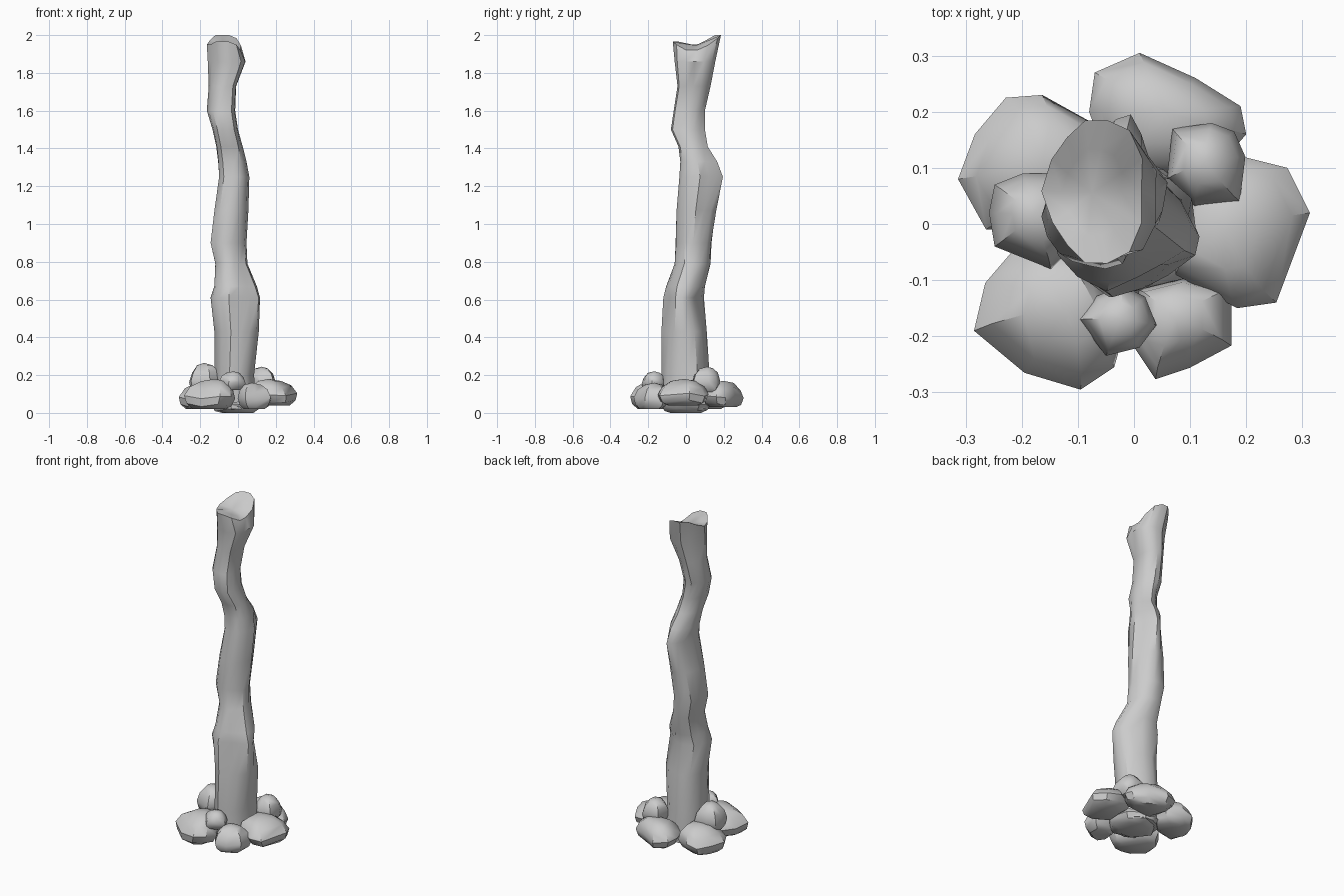
import bpy, bmesh, math
from mathutils import Vector

cube = bpy.data.objects.get("Cube")
if cube:
    bpy.data.objects.remove(cube, do_unlink=True)

stone = bpy.data.materials.new("stone grey")
stone.use_nodes = True
grey = (0.6, 0.6, 0.6, 1)
stone.diffuse_color = grey
stone.node_tree.nodes["Principled BSDF"].inputs["Base Color"].default_value = grey


def loft(name, rings, bottom, top, angle):
    """Skin closed rings of points and close both ends with a fan."""
    bm = bmesh.new()
    rows = [[bm.verts.new(p) for p in ring] for ring in rings]
    n = len(rows[0])
    for low, high in zip(rows, rows[1:]):
        for i in range(n):
            j = (i + 1) % n
            bm.faces.new((low[i], low[j], high[j], high[i]))
    for row, point in ((rows[0], bottom), (rows[-1], top)):
        centre = bm.verts.new(point)
        for i in range(n):
            bm.faces.new((row[i], row[(i + 1) % n], centre))
    bmesh.ops.recalc_face_normals(bm, faces=bm.faces)
    mesh = bpy.data.meshes.new(name)
    bm.to_mesh(mesh)
    bm.free()
    obj = bpy.data.objects.new(name, mesh)
    bpy.context.collection.objects.link(obj)
    mesh.materials.append(stone)
    bpy.ops.object.select_all(action='DESELECT')
    obj.select_set(True)
    bpy.context.view_layer.objects.active = obj
    bpy.ops.object.shade_smooth_by_angle(angle=math.radians(angle))
    return obj


def fit(values, low, high):
    a, b = min(values), max(values)
    return [low + (v - a) / (b - a) * (high - low) for v in values]


def trunk_ring(z, x0, x1, y0, y1, sides=14):
    """Lumpy cross-section that twists with height and fills the given extents."""
    xs, ys = [], []
    for i in range(sides):
        a = math.tau * i / sides
        r = 1 + 0.06 * math.sin(3 * a + 2.5 * z) + 0.04 * math.sin(5 * a - 4 * z)
        xs.append(r * math.cos(a))
        ys.append(r * math.sin(a))
    return [Vector((x, y, z)) for x, y in zip(fit(xs, x0, x1), fit(ys, y0, y1))]


# Crooked trunk: height, then left-right and front-back extents
trunk_profile = [
    (.02, -.12, .10, -.12, .12), (.2, -.125, .085, -.13, .125),
    (.43, -.125, .11, -.13, .11), (.61, -.145, .12, -.12, .095),
    (.67, -.125, .10, -.105, .10), (.79, -.12, .05, -.06, .13),
    (.9, -.145, .045, -.055, .135), (1.07, -.125, .055, -.05, .16),
    (1.25, -.1, .06, -.035, .195), (1.33, -.105, .045, -.03, .165),
    (1.41, -.115, .025, -.04, .115), (1.5, -.135, 0, -.08, .10),
    (1.6, -.165, -.015, -.065, .10), (1.73, -.155, -.01, -.045, .13),
    (1.86, -.16, .04, -.06, .155), (1.95, -.165, .015, -.07, .185),
]
rings = [trunk_ring(*row) for row in trunk_profile]

# Knots: pull the rings into a point toward the right and the back
for ring, axis in ((rings[3], Vector((1, -.3, 0))), (rings[8], Vector((.1, 1, 0)))):
    axis.normalize()
    mid = sum(ring, Vector()) / len(ring)
    for p in ring:
        side = (p - mid) - axis * (p - mid).dot(axis)
        if (p - mid).dot(axis) > 0.03:
            p -= side * 0.3

# Broken top: raised back lobe, lower right edge, sunken middle
rim = rings[-1]
for p in rim:
    p.z += 0.05 * max(0, min(1, (p.y - .09) / .05)) + 0.015 * (p.y < -.03)
    p.z -= 0.03 * max(0, min(1, (p.x + .03) / .04))
mid = Vector((-.075, .055, 1.945))
rings.append([mid.lerp(p, 0.6) for p in rim])
loft("trunk", rings, (-.01, 0, .01), mid, 38)


def rock(name, z0, z1, outline, peak=(0, 0)):
    """Rounded boulder: outline seen from above, lofted through a domed profile."""
    pts = [Vector((x / 100, y / 100, 0)) for x, y in outline]
    mid = sum(pts, Vector()) / len(pts)
    lean = Vector((peak[0] / 100, peak[1] / 100, 0))
    rings = []
    for t, scale in ((0, .62), (.14, .88), (.4, 1), (.7, .84), (.92, .5)):
        ring = []
        for i, p in enumerate(pts):
            q = mid + (p - mid) * scale + lean * t * t
            tilt = 0.06 * math.sin(i * 2.4 + z1 * 40) * (0.1 < t < 0.8)
            q.z = z0 + (z1 - z0) * (t + tilt)
            ring.append(q)
        rings.append(ring)
    loft(name, rings, (mid.x, mid.y, z0), mid + lean + Vector((0, 0, z1)), 40)


# Large boulders around the foot
rock("back_boulder", .03, .17,
     [(-8, 20), (-7, 27), (1, 30.5), (11, 26), (19, 21), (20, 16), (14, 9), (-4, 9)])
rock("back_right_boulder", .02, .17,
     [(-32, 8), (-29, 16), (-23.5, 22.5), (-17, 23), (-8, 18), (-8, 4), (-17, -1), (-27, -1)], (4, 0))
rock("front_right_boulder", .02, .18,
     [(-29, -19.5), (-27, -11), (-21, -4), (-9, -6), (-2, -19), (-4, -26), (-10, -30), (-20, -27)], (3, 3))
rock("front_boulder", .02, .16,
     [(0, -22), (4, -28), (10, -26), (17.5, -22), (17.5, -12), (9, -10), (1, -12)], (-1, 2))
rock("left_boulder", .04, .18,
     [(8, -9), (19, -15), (26, -14), (32, 2), (28, 10), (20, 12), (9, 7)], (-4, 0))

# Small stones resting on the boulders
rock("right_stone", .11, .265,
     [(-26, 2), (-25, 7), (-20, 9), (-12, 9), (-10, -3), (-15, -8), (-25, -4)], (1, 0))
rock("left_stone", .11, .245,
     [(6, 8), (7, 17), (14, 18), (18, 16.5), (20, 12), (19, 4), (11, 3)], (-1, 0))
rock("front_stone", .12, .22,
     [(-10, -17), (-7, -13), (-2, -11), (2, -13), (4, -18), (1, -22), (-5, -23.5)])

# Flat stone under the trunk
rock("foot_stone", 0, .12,
     [(-14, 0), (-9, 10), (2, 13), (11, 7), (13, -6), (6, -13), (-7, -12)])
